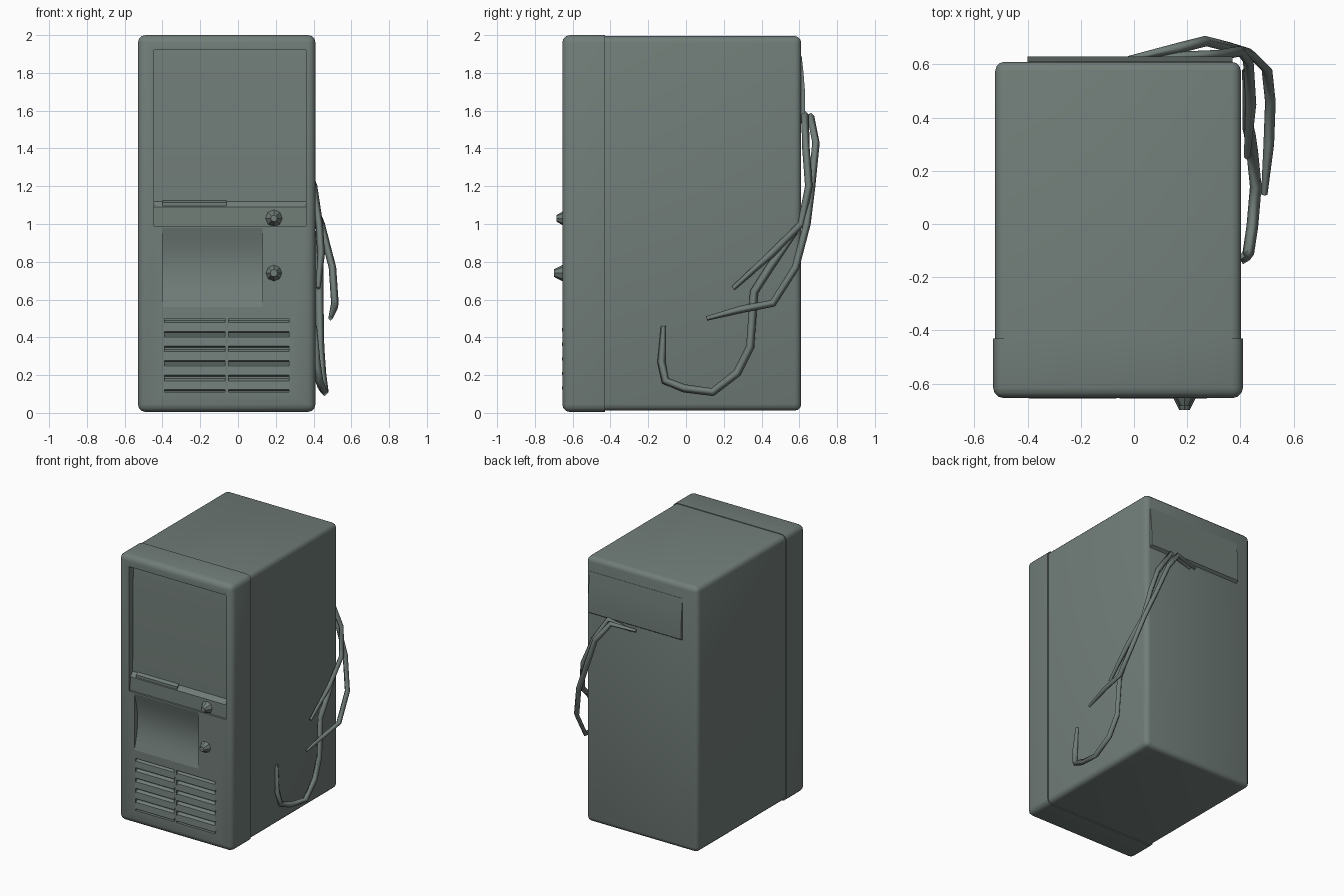
import bpy, bmesh, math
from mathutils import Vector

if "Cube" in bpy.data.objects:
    bpy.data.objects.remove(bpy.data.objects["Cube"])

grey = bpy.data.materials.new("grey_green")
grey.diffuse_color = (0.165, 0.205, 0.188, 1)
grey.use_nodes = True
grey.node_tree.nodes["Principled BSDF"].inputs["Base Color"].default_value = grey.diffuse_color


def finish(name, bm, smooth=True):
    bmesh.ops.recalc_face_normals(bm, faces=bm.faces)
    me = bpy.data.meshes.new(name)
    bm.to_mesh(me)
    bm.free()
    me.materials.append(grey)
    ob = bpy.data.objects.new(name, me)
    bpy.context.collection.objects.link(ob)
    if smooth:
        activate(ob)
        bpy.ops.object.shade_smooth_by_angle(angle=math.radians(40))
    return ob


def activate(ob):
    bpy.ops.object.select_all(action='DESELECT')
    ob.select_set(True)
    bpy.context.view_layer.objects.active = ob


def box(name, lo, hi, bevel=0.0, keep=None):
    """Box between two corners; edges lying wholly on the 'keep' y plane stay sharp."""
    lo, hi = Vector(lo), Vector(hi)
    bm = bmesh.new()
    bmesh.ops.create_cube(bm, size=1)
    for v in bm.verts:
        v.co = Vector((v.co[i] * (hi[i] - lo[i]) + (hi[i] + lo[i]) / 2 for i in range(3)))
    if bevel:
        edges = [e for e in bm.edges
                 if keep is None or not all(abs(v.co.y - keep) < 1e-4 for v in e.verts)]
        bmesh.ops.bevel(bm, geom=edges, offset=bevel, segments=3, profile=0.5, affect='EDGES')
    return finish(name, bm)


def prism(name, x0, x1, profile, smooth=True):
    """Extrude a (y, z) outline along x."""
    bm = bmesh.new()
    f = bm.faces.new([bm.verts.new((x0, y, z)) for y, z in profile])
    ext = bmesh.ops.extrude_face_region(bm, geom=[f])
    for v in ext['geom']:
        if isinstance(v, bmesh.types.BMVert):
            v.co.x = x1
    return finish(name, bm, smooth)


def cut(target, cutter):
    mod = target.modifiers.new("cut", 'BOOLEAN')
    mod.operation = 'DIFFERENCE'
    mod.solver = 'EXACT'
    mod.object = cutter
    activate(target)
    bpy.ops.object.modifier_apply(modifier=mod.name)
    bpy.data.objects.remove(cutter)


# Case shell and the slightly wider front bezel
box("case_body", (-0.522, -0.45, 0.012), (0.402, 0.61, 1.995), 0.035, keep=-0.45)
bezel = box("front_bezel", (-0.53, -0.655, 0.005), (0.41, -0.43, 2.0), 0.04, keep=-0.43)
bezel.data.update()

# Drive bay recess, deepest under the top lip
cut(bezel, prism("bay_cutter", -0.445, 0.36, [
    (-0.8, 1.92), (-0.595, 1.92), (-0.605, 1.8), (-0.61, 1.12),
    (-0.638, 1.09), (-0.64, 0.99), (-0.8, 0.99)]))
# Shallow curved hollow below the bay
hollow = [(-0.655 + 0.04 * math.sin(math.pi * i / 8), 0.56 + 0.42 * i / 8) for i in range(9)]
cut(bezel, prism("hollow_cutter", -0.40, 0.13, [(-0.8, 0.56)] + hollow + [(-0.8, 0.98)]))
# Vent opening
cut(bezel, prism("vent_cutter", -0.39, 0.27, [
    (-0.8, 0.11), (-0.63, 0.11), (-0.63, 0.50), (-0.8, 0.50)]))
activate(bezel)
bpy.ops.object.shade_smooth_by_angle(angle=math.radians(35))

# Louvred vent slats in two columns
for c, (x0, x1) in enumerate([(-0.395, -0.065), (-0.055, 0.275)]):
    for r in range(5):
        z = 0.115 + r * 0.077
        prism(f"vent_slat_{c}_{r}", x0, x1, [
            (-0.625, z), (-0.657, z + 0.008), (-0.652, z + 0.055), (-0.625, z + 0.07)], False)
box("vent_divider", (-0.07, -0.655, 0.11), (-0.05, -0.625, 0.50))

# Disk slot lip
prism("disk_slot_lip", -0.40, -0.06, [
    (-0.60, 1.13), (-0.635, 1.115), (-0.635, 1.095), (-0.60, 1.09)], False)


# Buttons: low cones on the front
def button(name, x, z, r, y_tip):
    bm = bmesh.new()
    bmesh.ops.create_cone(bm, cap_ends=True, segments=8, radius1=r, radius2=r * 0.35, depth=1)
    for v in bm.verts:
        px, py, pz = v.co
        v.co = (x + px, -0.63 + (pz + 0.5) * (y_tip + 0.63), z + py)
    finish(name, bm, False)


button("power_button", 0.19, 1.03, 0.05, -0.685)
button("reset_button", 0.19, 0.74, 0.055, -0.70)

# Raised socket panel on the back, bulging toward its lower edge
prism("back_panel", -0.40, 0.37, [
    (0.60, 1.89), (0.612, 1.89), (0.622, 1.80), (0.63, 1.70), (0.63, 1.59), (0.60, 1.57)])


# Low-poly cables hanging from the back round to the right side
def cable(name, pts, radius):
    cu = bpy.data.curves.new(name, 'CURVE')
    cu.dimensions = '3D'
    cu.bevel_depth = radius
    cu.bevel_resolution = 0
    cu.use_fill_caps = True
    sp = cu.splines.new('POLY')
    sp.points.add(len(pts) - 1)
    for p, co in zip(sp.points, pts):
        p.co = (*co, 1)
    sp.points[0].radius = sp.points[-1].radius = 0.6
    cu.materials.append(grey)
    ob = bpy.data.objects.new(name, cu)
    bpy.context.collection.objects.link(ob)
    activate(ob)
    bpy.ops.object.convert(target='MESH')
    bpy.ops.object.shade_smooth()


cable("outer_cable", [
    (-0.02, 0.62, 1.55), (0.16, 0.66, 1.57), (0.27, 0.688, 1.43), (0.36, 0.665, 1.2),
    (0.44, 0.64, 1.0), (0.50, 0.58, 0.77), (0.513, 0.46, 0.58), (0.507, 0.30, 0.55),
    (0.49, 0.11, 0.50)], 0.02)
cable("inner_cable", [
    (0.02, 0.615, 1.54), (0.20, 0.63, 1.58), (0.32, 0.635, 1.4), (0.40, 0.65, 1.2),
    (0.43, 0.61, 1.0), (0.44, 0.45, 0.84), (0.425, 0.25, 0.66)], 0.02)
cable("hooked_cable", [
    (0.42, 0.58, 0.96), (0.43, 0.45, 0.78), (0.43, 0.36, 0.64), (0.435, 0.34, 0.35),
    (0.445, 0.27, 0.21), (0.458, 0.14, 0.11), (0.445, -0.01, 0.13), (0.43, -0.11, 0.17),
    (0.415, -0.13, 0.27), (0.405, -0.12, 0.46)], 0.022)
